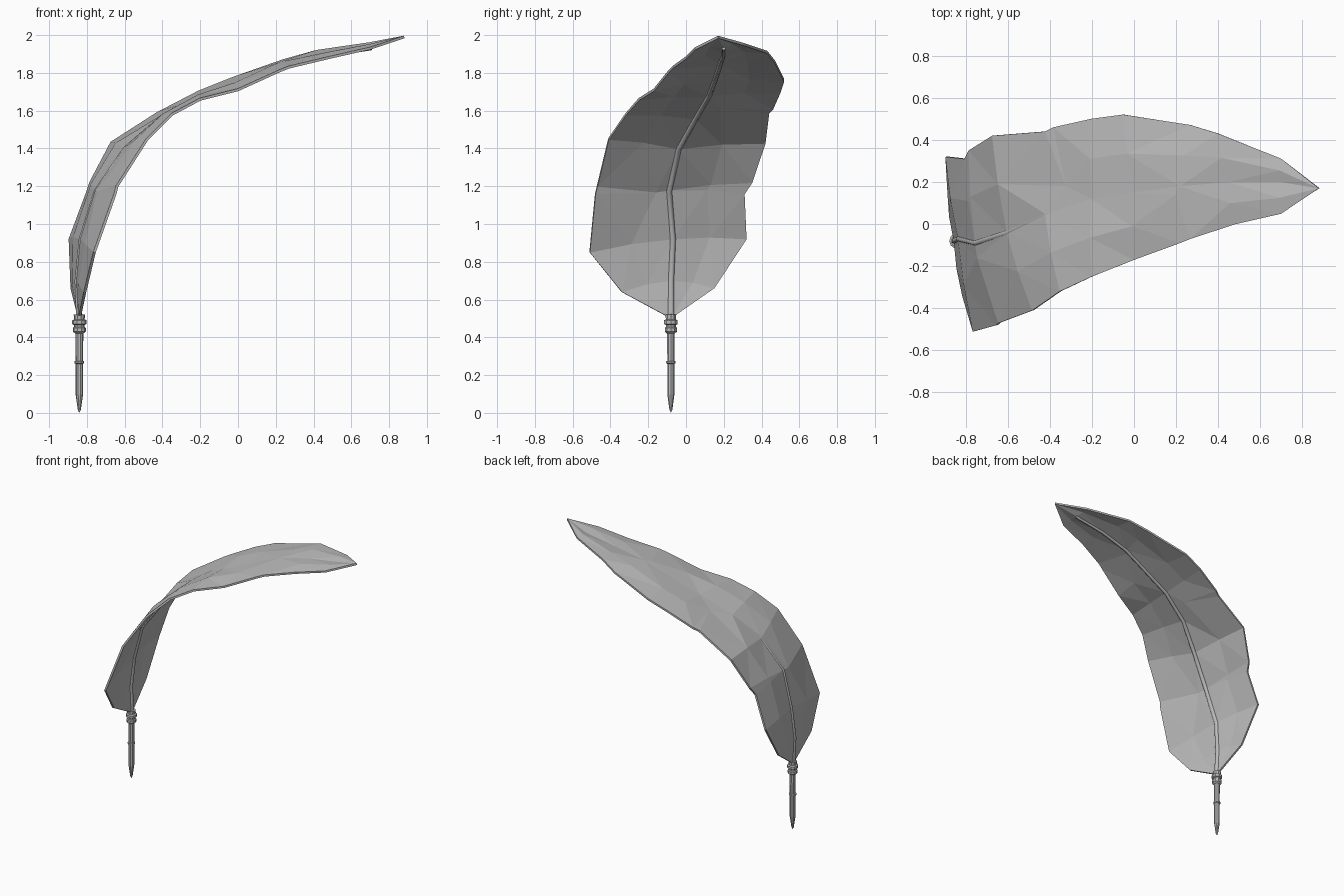
import bpy
import bmesh
import math
from mathutils import Vector

cube = bpy.data.objects.get("Cube")
if cube:
    bpy.data.objects.remove(cube, do_unlink=True)

# One plain grey for the whole quill
grey = bpy.data.materials.new("plain grey")
grey.use_nodes = True
colour = (0.5, 0.5, 0.5, 1)
grey.diffuse_color = colour
for node in grey.node_tree.nodes:
    if node.type == "BSDF_PRINCIPLED":
        node.inputs["Base Color"].default_value = colour


def add_object(name, data):
    obj = bpy.data.objects.new(name, data)
    data.materials.append(grey)
    bpy.context.scene.collection.objects.link(obj)
    return obj


def mesh_object(name, bm):
    bmesh.ops.remove_doubles(bm, verts=bm.verts, dist=0.0005)
    bmesh.ops.recalc_face_normals(bm, faces=bm.faces)
    mesh = bpy.data.meshes.new(name)
    bm.to_mesh(mesh)
    bm.free()
    return add_object(name, mesh)


def lathe(name, profile, centre, sides):
    bm = bmesh.new()
    points = [bm.verts.new((centre[0] + r, centre[1], z)) for r, z in profile]
    edges = [bm.edges.new(pair) for pair in zip(points, points[1:])]
    bmesh.ops.spin(bm, geom=points + edges, cent=(*centre, 0), axis=(0, 0, 1),
                   angle=math.tau, steps=sides)
    return mesh_object(name, bm)


# Centre line of the feather, from the holder to the tip
spine = [Vector(p) for p in (
    (-.84, -.08, .5), (-.85, -.08, .7), (-.83, -.07, .92), (-.75, -.09, 1.18),
    (-.6, -.04, 1.4), (-.42, .05, 1.56), (-.2, .12, 1.68), (0, .15, 1.76),
    (.22, .18, 1.85), (.45, .2, 1.9), (.7, .2, 1.94), (.88, .17, 1.99))]

# Tips of the splits in the vane
low_split = (-.74, -.16, 1.17)
high_split = (.2, .14, 1.84)
left_split = (-.32, .18, 1.62)

# Rows of each side: spine index, outer edge point, split tip if any
right_rows = [
    (1, (-.81, -.34, .64), None),
    (2, (-.76, -.51, .85), None),
    (3, (-.65, -.48, 1.16), low_split),
    (3, (-.64, -.47, 1.2), low_split),
    (4, (-.48, -.41, 1.45), None),
    (5, (-.35, -.32, 1.58), None),
    (6, (-.2, -.25, 1.66), None),
    (7, (0, -.17, 1.71), None),
    (8, (.22, -.09, 1.81), high_split),
    (8, (.27, -.07, 1.83), high_split),
    (9, (.48, 0, 1.88), None),
    (10, (.7, .05, 1.93), None)]
left_rows = [
    (1, (-.88, .15, .66), None),
    (2, (-.89, .32, .92), None),
    (3, (-.8, .31, 1.16), None),
    (3, (-.78, .35, 1.22), None),
    (4, (-.67, .42, 1.43), None),
    (5, (-.42, .44, 1.59), left_split),
    (5, (-.38, .46, 1.61), left_split),
    (6, (-.2, .5, 1.7), None),
    (7, (-.05, .52, 1.76), None),
    (8, (.27, .47, 1.86), None),
    (9, (.4, .43, 1.91), None),
    (10, (.7, .31, 1.95), None)]
outward = Vector((-.6, 0, .8))


def add_side(bm, rows):
    strips = [[spine[0]] * 3]
    for index, edge, split in rows:
        root, edge = spine[index], Vector(edge)
        middle = Vector(split) if split else root.lerp(edge, .5) + outward * .012
        strips.append([root, middle, edge])
    strips.append([spine[-1]] * 3)
    for lower, upper in zip(strips, strips[1:]):
        for k in range(2):
            corners = []
            for p in (lower[k], lower[k + 1], upper[k + 1], upper[k]):
                if all((p - q).length > 0.001 for q in corners):
                    corners.append(p)
            if len(corners) > 2:
                bm.faces.new([bm.verts.new(p) for p in corners])


# Faceted vane with split edges
bm = bmesh.new()
add_side(bm, right_rows)
add_side(bm, left_rows)
bmesh.ops.triangulate(bm, faces=bm.faces)
vane = mesh_object("feather_vane", bm)
solid = vane.modifiers.new("thickness", "SOLIDIFY")
solid.thickness = 0.014
solid.offset = 0

# Tapered shaft, sinking below the vane toward its end
curve = bpy.data.curves.new("feather_shaft", "CURVE")
curve.dimensions = "3D"
curve.bevel_depth = 0.019
curve.bevel_resolution = 1
curve.use_fill_caps = True
line = curve.splines.new("POLY")
path = spine[:-1]
line.points.add(len(path) - 1)
for i, (point, p) in enumerate(zip(line.points, path)):
    t = i / len(path)
    point.co = (*(p - outward * t * .014), 1)
    point.radius = 1 - t * .5
add_object("feather_shaft", curve)

# Pen holder with pointed nib, thin ring and stacked collar
holder = [(0, 0), (.008, .015), (.02, .1), (.02, .26), (.026, .263), (.026, .273),
          (.02, .276), (.021, .42), (.034, .43), (.034, .45), (.028, .455),
          (.028, .465), (.038, .47), (.038, .49), (.028, .495), (.03, .52), (0, .525)]
lathe("pen_holder", holder, spine[0][:2], 10)
